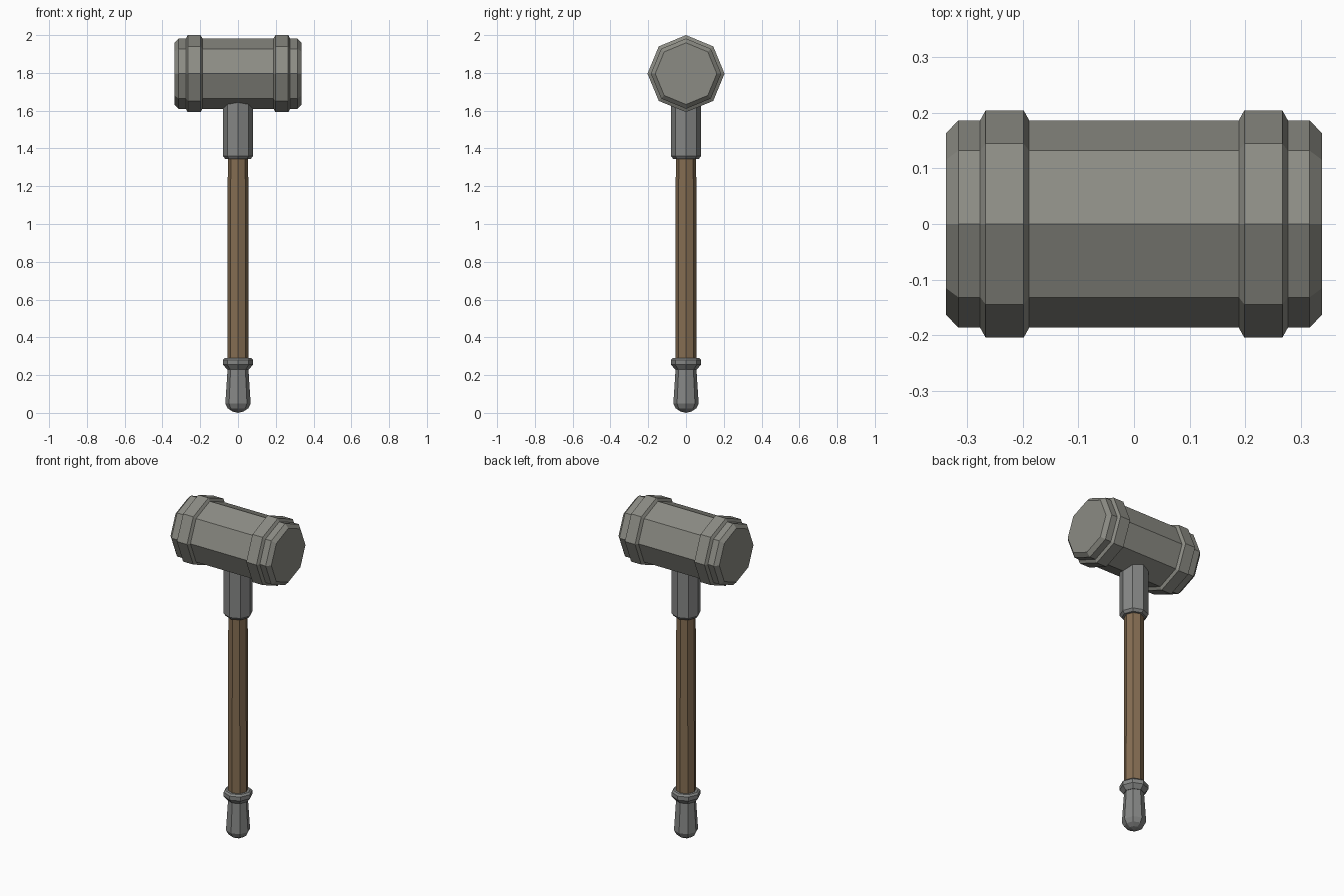
import bpy, bmesh, math
from mathutils import Matrix

if "Cube" in bpy.data.objects:
    bpy.data.objects.remove(bpy.data.objects["Cube"])


def material(name, rgb):
    m = bpy.data.materials.new(name)
    m.diffuse_color = (*rgb, 1)
    m.use_nodes = True
    m.node_tree.nodes["Principled BSDF"].inputs["Base Color"].default_value = m.diffuse_color
    return m


HEAD = material("head_stone_grey", (0.26, 0.26, 0.23))
STEEL = material("fitting_grey", (0.235, 0.24, 0.235))
WOOD = material("brown_wood", (0.235, 0.155, 0.085))


def lathe(name, profile, mat, matrix=Matrix(), sides=8):
    """Flat-faced turned solid from (radius, height) pairs; radius 0 makes a point."""
    bm = bmesh.new()
    rings = []
    for r, z in profile:
        n = sides if r > 0 else 1
        rings.append([bm.verts.new((r * math.cos(2 * math.pi * i / sides),
                                    r * math.sin(2 * math.pi * i / sides), z)) for i in range(n)])
    for a, b in zip(rings, rings[1:]):
        for i in range(sides):
            j = (i + 1) % sides
            if len(a) == 1:
                bm.faces.new((a[0], b[j], b[i]))
            else:
                bm.faces.new((a[i], a[j], b[j], b[i]))
    for ring in (rings[0], rings[-1]):
        if len(ring) > 1:
            bm.faces.new(ring)
    bmesh.ops.recalc_face_normals(bm, faces=bm.faces)
    bm.transform(matrix)
    me = bpy.data.meshes.new(name)
    bm.to_mesh(me)
    bm.free()
    me.materials.append(mat)
    ob = bpy.data.objects.new(name, me)
    bpy.context.collection.objects.link(ob)
    return ob


# Hammer head: octagonal barrel with chamfered ends and two raised bands
half = [(0.163, 0.337), (0.186, 0.315), (0.186, 0.276), (0.204, 0.266),
        (0.204, 0.198), (0.186, 0.188)]
profile = [(r, -x) for r, x in half] + [(r, x) for r, x in reversed(half)]
along_x = Matrix.Translation((0, 0, 1.796)) @ Matrix.Rotation(math.pi / 2, 4, 'Y')
lathe("hammer_head", profile, HEAD, along_x)

# Socket joining head and handle
lathe("head_socket", [(0.068, 1.345), (0.08, 1.36), (0.08, 1.70)], STEEL)

# Wooden handle
lathe("handle", [(0.056, 0.25), (0.054, 1.40)], WOOD)

# Pommel grip with rounded end, and its collar
lathe("pommel", [(0, 0), (0.03, 0.008), (0.054, 0.024), (0.067, 0.05), (0.054, 0.25)], STEEL)
lathe("pommel_collar", [(0.058, 0.23), (0.08, 0.256), (0.08, 0.28), (0.07, 0.29)], STEEL)
